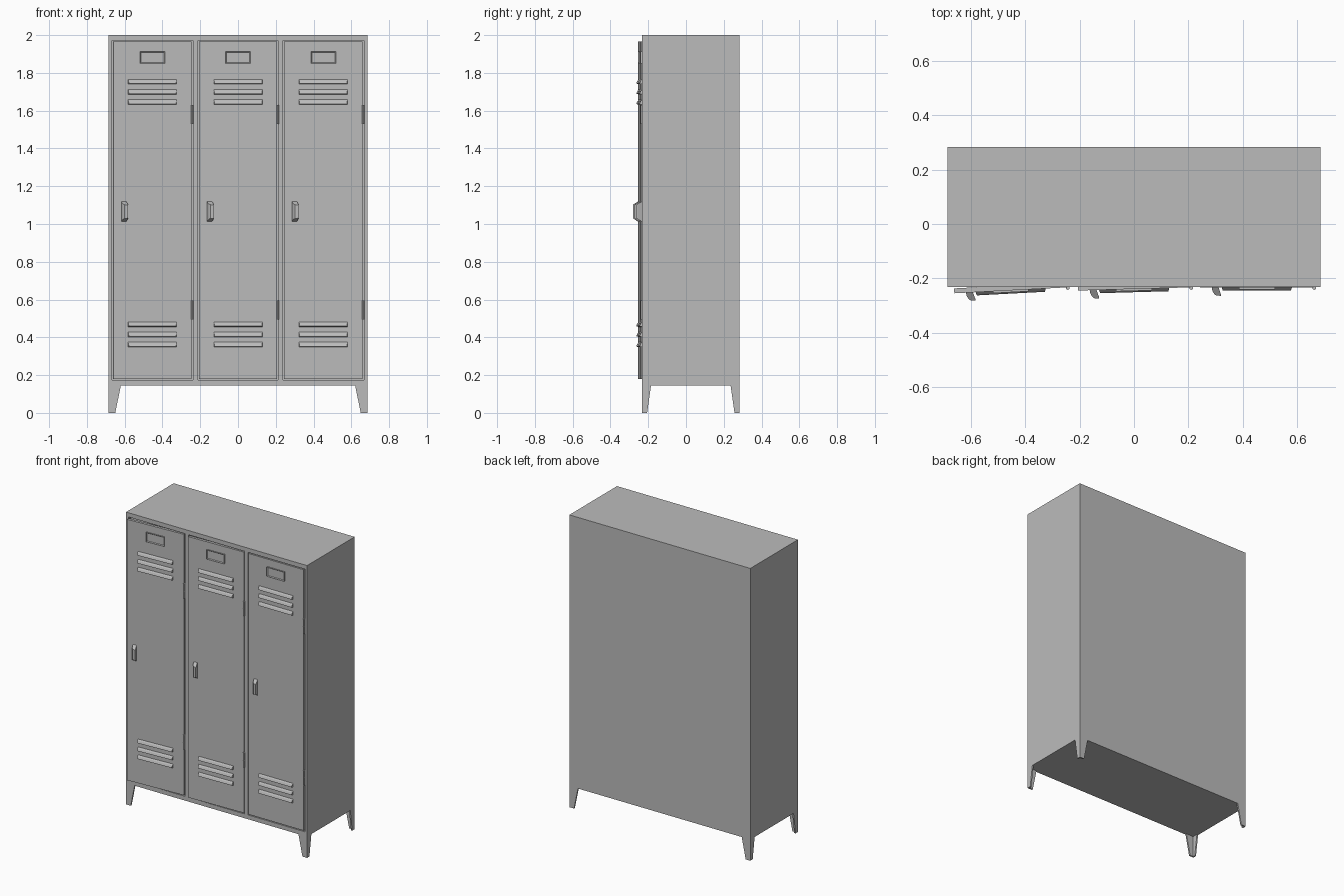
import bpy, bmesh
from math import radians
from mathutils import Matrix, Vector

cube = bpy.data.objects.get("Cube")
if cube:
    bpy.data.objects.remove(cube, do_unlink=True)

grey = bpy.data.materials.new("grey painted steel")
grey.use_nodes = True
grey.diffuse_color = (0.5, 0.5, 0.5, 1)
grey.node_tree.nodes["Principled BSDF"].inputs["Base Color"].default_value = (0.5, 0.5, 0.5, 1)

FRONT, BACK, HALF, BASE, TOP = -0.232, 0.283, 0.685, 0.145, 2.0


def finish(name, bm, matrix=Matrix()):
    bmesh.ops.recalc_face_normals(bm, faces=bm.faces)
    mesh = bpy.data.meshes.new(name)
    bm.to_mesh(mesh)
    bm.free()
    mesh.materials.append(grey)
    obj = bpy.data.objects.new(name, mesh)
    obj.matrix_world = matrix
    bpy.context.collection.objects.link(obj)
    return obj


def add_box(bm, lo, hi):
    lo, hi = Vector(lo), Vector(hi)
    made = bmesh.ops.create_cube(bm, size=1)["verts"]
    for v in made:
        v.co = Vector((v.co[i] + 0.5) * (hi[i] - lo[i]) + lo[i] for i in range(3))


def loft(bm, first, second):
    """Close two matching outlines into a solid."""
    a = [bm.verts.new(p) for p in first]
    b = [bm.verts.new(p) for p in second]
    bm.faces.new(a)
    bm.faces.new(b[::-1])
    for i in range(len(a)):
        j = (i + 1) % len(a)
        bm.faces.new((a[i], b[i], b[j], a[j]))


# Cabinet: a gridded front with three recessed openings, drawn back to depth
xs = [-HALF, -0.668, -0.238, -0.213, 0.213, 0.239, 0.668, HALF]
zs = [BASE, 0.174, 1.971, TOP]
bm = bmesh.new()
grid = [[bm.verts.new((x, FRONT, z)) for x in xs] for z in zs]
openings = []
for r in range(len(zs) - 1):
    for c in range(len(xs) - 1):
        f = bm.faces.new((grid[r][c], grid[r][c + 1], grid[r + 1][c + 1], grid[r + 1][c]))
        if r == 1 and c in (1, 3, 5):
            openings.append(f)
rim = [e for e in bm.edges if e.is_boundary]
shell = bmesh.ops.extrude_edge_only(bm, edges=rim)["geom"]
for v in shell:
    if isinstance(v, bmesh.types.BMVert):
        v.co.y = BACK
bmesh.ops.contextual_create(bm, geom=[e for e in bm.edges if e.is_boundary])
for f in openings:
    for v in bmesh.ops.extrude_discrete_faces(bm, faces=[f])["faces"][0].verts:
        v.co.y += 0.03
bmesh.ops.dissolve_limit(bm, angle_limit=0.01, verts=bm.verts, edges=bm.edges)
finish("cabinet", bm)


# Legs: tapered angle sections, one at each corner
def angle_outline(sx, sy, w, d, z, t=0.01):
    cx, cy = sx * HALF, FRONT if sy < 0 else BACK
    pts = [(0, 0), (w, 0), (w, t), (t, t), (t, d), (0, d)]
    return [(cx - sx * x, cy - sy * y, z) for x, y in pts]


for side, sx in (("right", -1), ("left", 1)):
    for end, sy in (("front", -1), ("back", 1)):
        bm = bmesh.new()
        loft(bm, angle_outline(sx, sy, 0.035, 0.026, 0),
             angle_outline(sx, sy, 0.065, 0.047, BASE))
        finish(f"{end}_{side}_leg", bm)


# Doors: each swings on its +x edge; local x runs from -width to 0
def build_door(label, left, right, angle):
    place = Matrix.Translation((right, FRONT - 0.001, 0)) @ Matrix.Rotation(radians(angle), 4, "Z")
    width = right - left
    mid = -width / 2

    bm = bmesh.new()
    add_box(bm, (-width, 0, 0.18), (0, 0.018, 1.965))
    finish(label + "_door", bm, place)

    # Vent louvres, hooded at the bottom edge
    bm = bmesh.new()
    for base in (0.348, 1.632):
        for i in range(3):
            z = base + i * 0.054
            hood = [(0, 0), (-0.012, 0.003), (-0.012, 0.007), (-0.007, 0.018), (0, 0.026)]
            ends = [[(mid + s * (0.129 + 0.3 * y), y, z + h) for y, h in hood] for s in (-1, 1)]
            loft(bm, *ends)
    finish(label + "_louvres", bm, place)

    # Card holder with a sunken centre
    bm = bmesh.new()
    add_box(bm, (mid - 0.066, -0.007, 1.85), (mid + 0.066, 0.002, 1.914))
    bm.normal_update()
    face = min(bm.faces, key=lambda f: f.calc_center_median().y)
    bmesh.ops.inset_region(bm, faces=[face], thickness=0.007)
    for v in face.verts:
        v.co.y += 0.005
    finish(label + "_card_holder", bm, place)

    # Curved pull handle, tapering as it stands out
    bm = bmesh.new()
    outline = [(0, 0), (0.002, -0.012), (0.008, -0.023), (0.016, -0.03),
               (0.033, -0.031), (0.033, -0.024), (0.025, 0)]
    x0 = -width + 0.043
    rings = [[(x0 + x, y, 1.066 + s * (0.054 + 0.6 * y)) for x, y in outline] for s in (-1, 1)]
    loft(bm, *rings)
    finish(label + "_handle", bm, place)

    # Hinge barrels
    bm = bmesh.new()
    for z in (0.545, 1.58):
        for part in (-0.0255, 0.0255):
            bmesh.ops.create_cone(bm, cap_ends=True, segments=10, radius1=0.007, radius2=0.007,
                                  depth=0.049, matrix=Matrix.Translation((right + 0.003, FRONT - 0.003, z + part)))
    finish(label + "_hinges", bm)


build_door("right", -0.661, -0.246, 3)
build_door("middle", -0.206, 0.207, 1.6)
build_door("left", 0.243, 0.66, 0)
